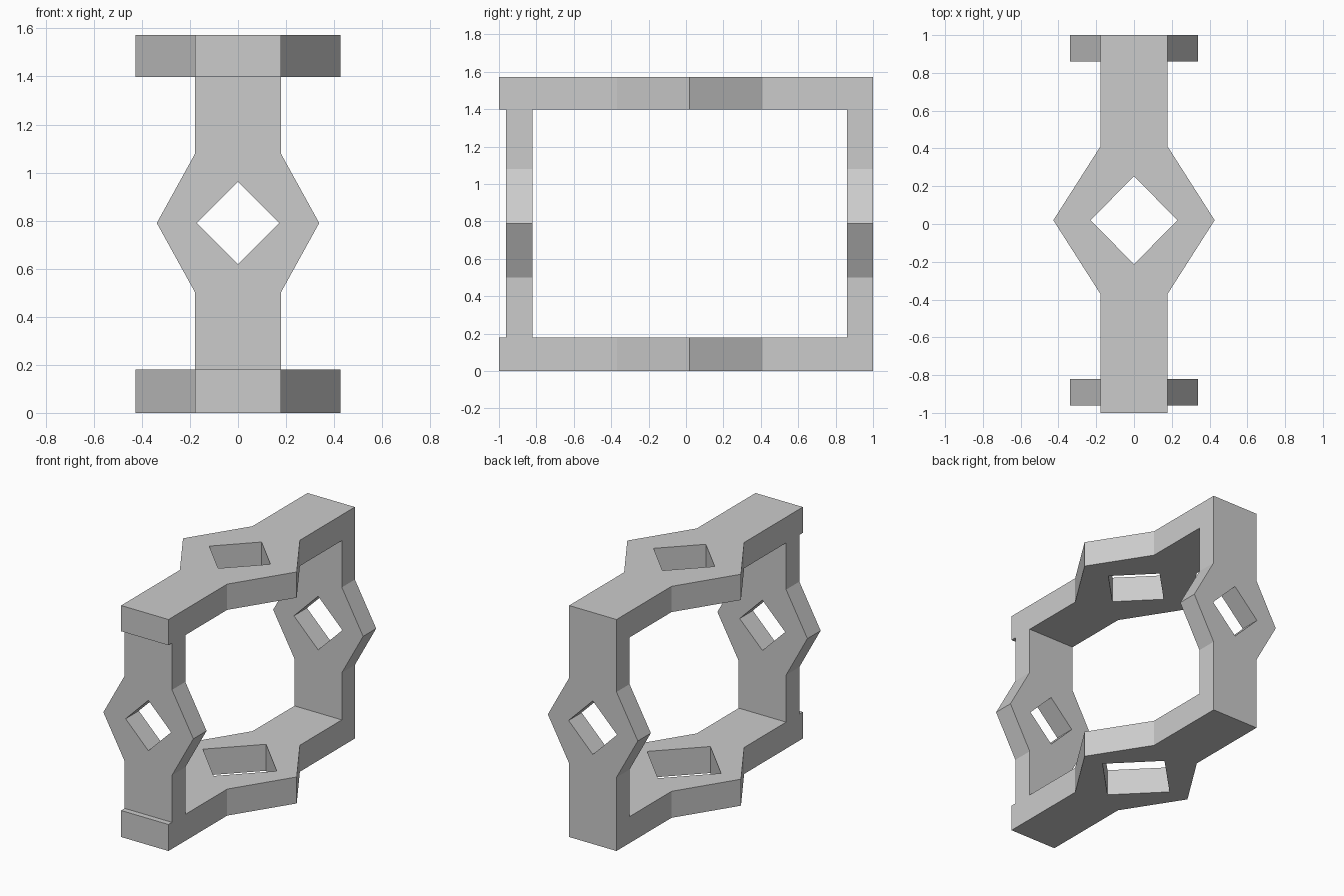
import bpy, bmesh
from mathutils import Vector

if "Cube" in bpy.data.objects:
    bpy.data.objects.remove(bpy.data.objects["Cube"])


def plate(name, ends, half_w, bulge, apex, hole, to_world, thickness):
    """Flat bar with a pointed bulge and a diamond hole, extruded along 'thickness'."""
    lo, hi = ends
    b0, b1 = bulge
    mid = (b0 + b1) / 2
    hole_x, hole_l = hole
    half = [(0, lo), (half_w, lo), (half_w, b0), (apex, mid), (half_w, b1),
            (half_w, hi), (0, hi), (0, mid + hole_l), (hole_x, mid), (0, mid - hole_l)]
    bm = bmesh.new()
    for side in (1, -1):
        bm.faces.new([bm.verts.new(to_world(side * u, v)) for u, v in half])
    bmesh.ops.remove_doubles(bm, verts=bm.verts[:], dist=1e-5)
    bmesh.ops.recalc_face_normals(bm, faces=bm.faces[:])
    ext = bmesh.ops.extrude_face_region(bm, geom=bm.faces[:])
    moved = [g for g in ext["geom"] if isinstance(g, bmesh.types.BMVert)]
    bmesh.ops.translate(bm, verts=moved, vec=Vector(thickness))
    bmesh.ops.recalc_face_normals(bm, faces=bm.faces[:])
    mesh = bpy.data.meshes.new(name)
    bm.to_mesh(mesh)
    bm.free()
    obj = bpy.data.objects.new(name, mesh)
    bpy.context.collection.objects.link(obj)
    return obj


# Top and bottom bars (lower hole is larger)
for name, z0, z1, hole in (("bottom_bar", 0.0, 0.18, (0.278, 0.282)),
                           ("top_bar", 1.397, 1.572, (0.23, 0.233))):
    plate(name, (-1, 1), 0.178, (-0.37, 0.41), 0.427, hole,
          lambda u, v, z=z0: (u, v, z), (0, 0, z1 - z0))

# Front and back uprights (front one is set in from the bar ends)
for name, y0, y1, hole in (("front_upright", -0.962, -0.82, 0.171),
                           ("back_upright", 0.86, 1.0, 0.182)):
    plate(name, (0.18, 1.397), 0.178, (0.50, 1.08), 0.338, (hole, hole),
          lambda u, v, y=y0: (u, y, v), (0, y1 - y0, 0))
